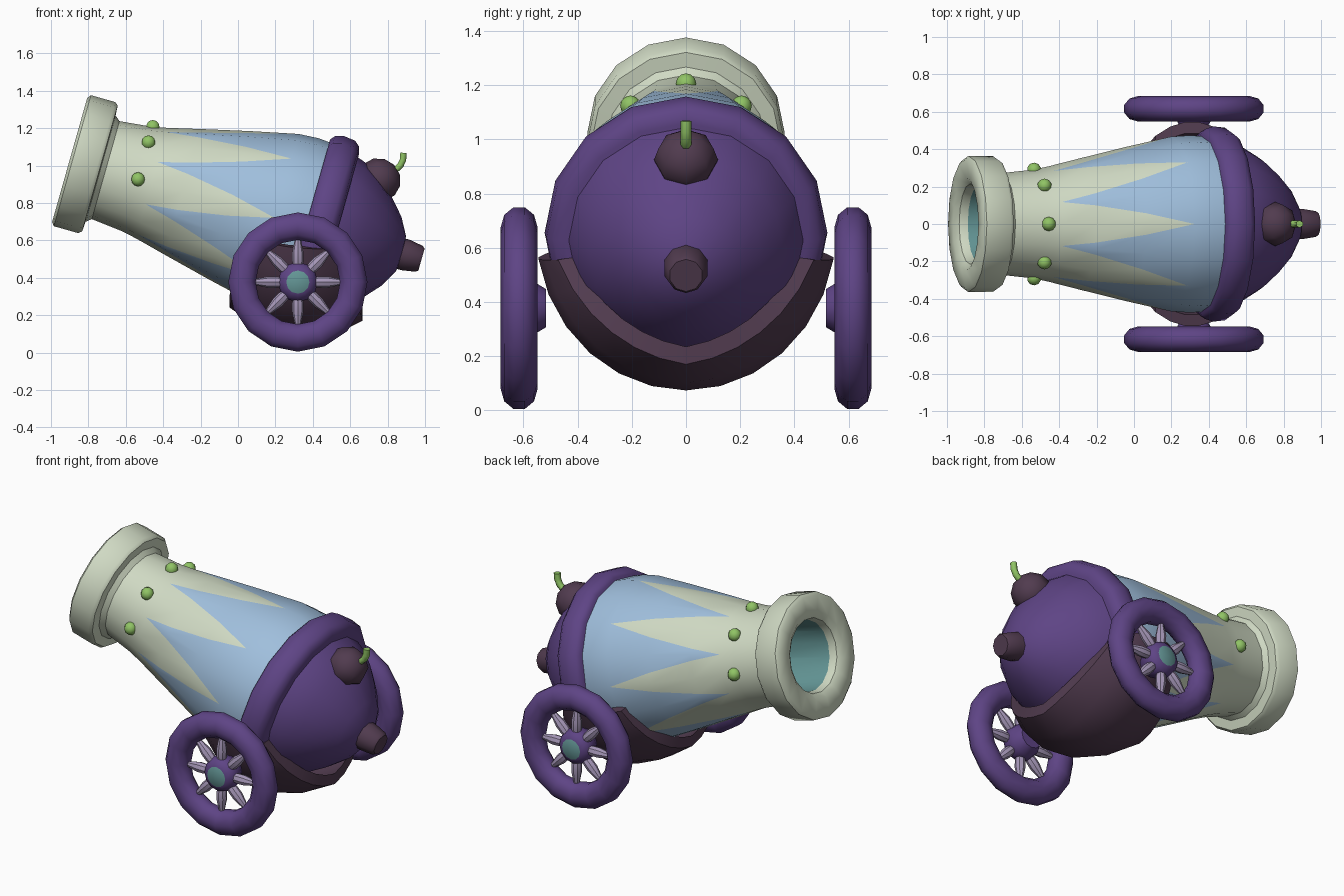
import bpy, bmesh, math
from mathutils import Vector, Matrix

if "Cube" in bpy.data.objects:
    bpy.data.objects.remove(bpy.data.objects["Cube"])

def mat(name, r, g, b):
    m = bpy.data.materials.new(name)
    m.diffuse_color = (r, g, b, 1)
    m.use_nodes = True
    m.node_tree.nodes["Principled BSDF"].inputs["Base Color"].default_value = m.diffuse_color
    return m

CREAM = mat("cream", 0.63, 0.70, 0.55)
BLUE = mat("sky_blue", 0.35, 0.52, 0.72)
PURPLE = mat("purple", 0.112, 0.058, 0.235)
PLUM = mat("dark_plum", 0.082, 0.044, 0.078)
GREEN = mat("leaf_green", 0.28, 0.55, 0.13)
TEAL = mat("teal", 0.127, 0.305, 0.305)
MAUVE = mat("pale_mauve", 0.38, 0.31, 0.48)

TILT = math.radians(15.8)
BARREL = Matrix.Translation((-0.90, 0, 1.03)) @ Matrix.Rotation(TILT, 4, 'Y')  # local x = bore axis

def finish(bm, name, mats, matrix=Matrix(), angle=40):
    bmesh.ops.remove_doubles(bm, verts=bm.verts, dist=1e-4)
    bmesh.ops.recalc_face_normals(bm, faces=bm.faces)
    me = bpy.data.meshes.new(name)
    bm.to_mesh(me)
    bm.free()
    for m in mats:
        me.materials.append(m)
    ob = bpy.data.objects.new(name, me)
    bpy.context.collection.objects.link(ob)
    ob.matrix_world = matrix
    bpy.ops.object.select_all(action='DESELECT')
    ob.select_set(True)
    bpy.context.view_layer.objects.active = ob
    bpy.ops.object.shade_smooth_by_angle(angle=math.radians(angle))
    return ob

def skin(bm, rings, mat_rule, closed=True):
    """Join rows of points with quads; mat_rule(row, column) gives the material index."""
    vs = [[bm.verts.new(p) for p in ring] for ring in rings]
    n = len(vs[0])
    for i in range(len(vs) - 1):
        for j in range(n if closed else n - 1):
            k = (j + 1) % n
            f = bm.faces.new((vs[i][j], vs[i][k], vs[i + 1][k], vs[i + 1][j]))
            f.material_index = mat_rule(i, j)

def around(s, r, a):
    return Vector((s, r * math.sin(a), r * math.cos(a)))

def lathe(name, profile, mats, matrix, sides=16, mat_rule=lambda i, j: 0, angle=40):
    bm = bmesh.new()
    rings = [[around(s, r, math.tau * k / sides) for k in range(sides)] for s, r in profile]
    skin(bm, rings, mat_rule)
    return finish(bm, name, mats, matrix, angle)

def ball(name, m, loc, r, seg, rings, scale=(1, 1, 1), rot=Matrix()):
    bm = bmesh.new()
    bmesh.ops.create_uvsphere(bm, u_segments=seg, v_segments=rings, radius=r)
    return finish(bm, name, [m], Matrix.Translation(loc) @ rot @ Matrix.Diagonal((*scale, 1)), 60)

# barrel: bore, muzzle ring and flared body with painted zigzag
S0, S1 = 0.455, 1.14
prof = [(0.55, 0), (0.55, 0.22), (0.07, 0.205), (0.025, 0.215), (0, 0.25), (0, 0.345), (0.015, 0.364),
        (0.15, 0.364), (0.168, 0.35), (0.172, 0.295), (0.2, 0.272), (0.37, 0.29), (S0, 0.307),
        (0.63, 0.35), (0.89, 0.412), (S1, 0.467), (1.25, 0.474), (1.36, 0.465), (1.36, 0)]
rings = []
for s, r in prof:
    f = min(1, max(0, (s - S0) / (S1 - S0)))
    ring = []
    for k in range(16):
        a, b = (around(s, r, math.tau * q / 16) for q in (k, k + 1))
        ring += [a, a.lerp(b, f if k % 2 else 1 - f)]
    rings.append(ring)

def barrel_colour(i, j):
    s = (prof[i][0] + prof[i + 1][0]) / 2
    if i < 2:
        return 2
    if s < S0:
        return 0
    if s > S1:
        return 1
    return 0 if j % 4 in (0, 3) else 1

bm = bmesh.new()
skin(bm, rings, barrel_colour)
finish(bm, "barrel", [CREAM, BLUE, TEAL], BARREL)

# rear band, dome and end knob
lathe("breech_band", [(1.31, 0.40), (1.31, 0.485), (1.33, 0.508), (1.375, 0.522), (1.44, 0.515),
                      (1.47, 0.49), (1.48, 0.45), (1.48, 0.38)], [PURPLE], BARREL, angle=60)
lathe("breech_dome", [(1.46, 0), (1.46, 0.44), (1.53, 0.415), (1.62, 0.36), (1.71, 0.28), (1.79, 0.19),
                      (1.84, 0.10), (1.86, 0)], [PURPLE], BARREL)
lathe("breech_knob", [(1.80, 0), (1.80, 0.085), (1.87, 0.084), (1.94, 0.072), (1.955, 0.062), (1.955, 0)],
      [PLUM], BARREL, sides=10)

# rivets over the top half of the barrel
for k in range(-2, 3):
    ball("rivet", GREEN, BARREL @ around(0.38, 0.29, k * math.pi / 4), 0.038, 10, 6)

# fuse holder and bent fuse
ball("fuse_holder", PLUM, (0.755, 0, 0.925), 0.118, 8, 6, (1, 1, 0.95), Matrix.Rotation(math.radians(45), 4, 'Y'))
cu = bpy.data.curves.new("fuse", 'CURVE')
cu.dimensions = '3D'
cu.bevel_depth = 0.02
cu.bevel_resolution = 1
cu.use_fill_caps = True
sp = cu.splines.new('POLY')
path = [(0.80, 0.96), (0.84, 0.975), (0.868, 1.0), (0.882, 1.03), (0.885, 1.068)]
sp.points.add(len(path) - 1)
for p, (x, z) in zip(sp.points, path):
    p.co = (x, 0, z, 1)
cu.materials.append(GREEN)
fuse = bpy.data.objects.new("fuse", cu)
bpy.context.collection.objects.link(fuse)
bpy.ops.object.select_all(action='DESELECT')
fuse.select_set(True)
bpy.context.view_layer.objects.active = fuse
bpy.ops.object.convert(target='MESH')

# cradle: curved saddle, wide below and narrow at the wheel hubs, with thickness
def cradle_point(t, u, inset):
    w = 0.355 - 0.16 * (abs(t) / 1.4) ** 2
    r = 0.585 - 0.13 * u * u * math.cos(t) - 0.06 * u * u * abs(math.sin(t)) - inset
    return Vector((0.31 + u * w, 0.95 * r * math.sin(t), 0.66 - r * math.cos(t) - 0.1 * u * w))

bm = bmesh.new()
us = [-1, -0.6, -0.2, 0.2, 0.6, 1]
rows = []
for k in range(-6, 7):
    t = k * 1.4 / 6
    rows.append([cradle_point(t, u, 0) for u in us] + [cradle_point(t, u, 0.065) for u in reversed(us)])
skin(bm, rows, lambda i, j: 0)
bm.verts.ensure_lookup_table()
n = len(us) * 2
for start in (0, len(bm.verts) - n):
    bm.faces.new([bm.verts[start + j] for j in range(n)])
finish(bm, "cradle", [PLUM])

# wheels: tyre, hub with teal cap, eight spindle spokes
for side in (-1, 1):
    W = Matrix.Translation((0.32, side * 0.616, 0.377)) @ Matrix.Rotation(side * math.pi / 2, 4, 'Z')  # local x = outward
    tyre = [(0.068 * math.cos(a), 0.299 + 0.077 * math.sin(a)) for a in (math.tau * k / 10 for k in range(11))]
    lathe("wheel_tyre", tyre, [PURPLE], W, angle=60)
    hub = [(-0.10, 0), (-0.10, 0.07), (-0.05, 0.1), (0.0, 0.107), (0.035, 0.095), (0.055, 0.062), (0.062, 0)]
    lathe("wheel_hub", hub, [PURPLE, TEAL], W, sides=12, mat_rule=lambda i, j: 1 if i == 5 else 0)
    for k in range(8):
        R = W @ Matrix.Rotation(math.tau * k / 8, 4, 'X') @ Matrix.Rotation(-math.pi / 2, 4, 'Y')
        lathe("wheel_spoke", [(0.06, 0.02), (0.11, 0.03), (0.155, 0.031), (0.2, 0.022), (0.24, 0.014)],
              [MAUVE], R, sides=8)
